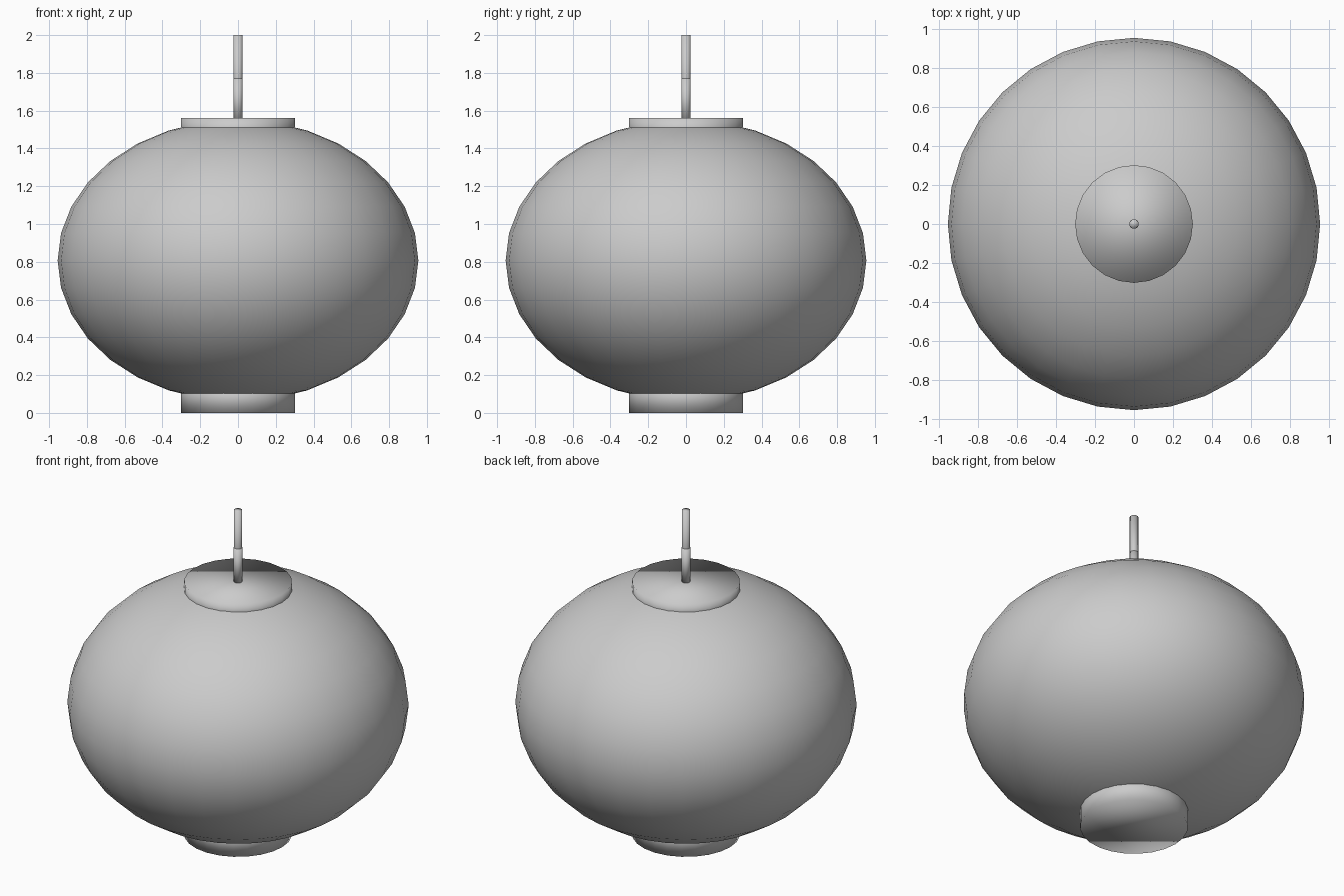
import bpy

if "Cube" in bpy.data.objects:
    bpy.data.objects.remove(bpy.data.objects["Cube"])


def finish(name):
    obj = bpy.context.object
    obj.name = name
    bpy.ops.object.transform_apply(location=False, rotation=False, scale=True)
    bpy.ops.object.shade_smooth()
    return obj


def cylinder(name, radius, z0, z1, sides):
    bpy.ops.mesh.primitive_cylinder_add(
        vertices=sides, radius=radius, depth=z1 - z0, location=(0, 0, (z0 + z1) / 2))
    return finish(name)


# Flattened round paper shade
bpy.ops.mesh.primitive_uv_sphere_add(segments=32, ring_count=16, radius=1, location=(0, 0, 0.807))
bpy.context.object.scale = (0.955, 0.955, 0.745)
finish("lantern_shade")

# Capped collars above and below the shade
cylinder("bottom_collar", 0.302, 0.0, 0.16, 24)
cylinder("top_collar", 0.302, 1.45, 1.56, 24)

# Hanging rod with a sleeve around its lower part
cylinder("hanging_rod", 0.024, 1.54, 2.0, 16)
cylinder("rod_sleeve", 0.0245, 1.54, 1.77, 16)
